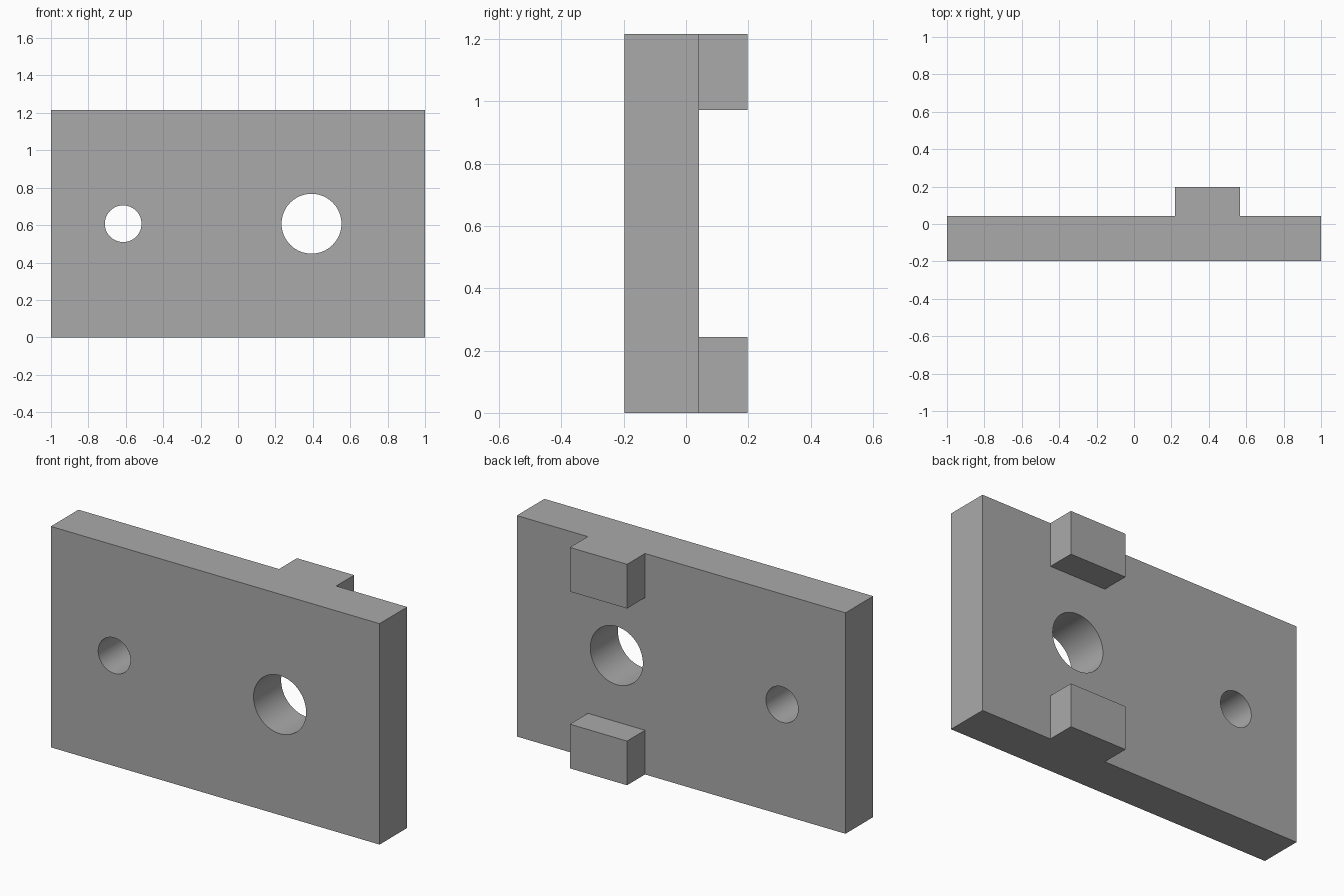
import bpy
from math import radians

if "Cube" in bpy.data.objects:
    bpy.data.objects.remove(bpy.data.objects["Cube"], do_unlink=True)

HEIGHT = 1.215
FRONT, STEP, BACK = -0.198, 0.042, 0.198
TAB_X = (0.22, 0.568)
TAB_H = 0.243

grey = bpy.data.materials.new("plain grey")
grey.use_nodes = True
colour = (0.4, 0.4, 0.4, 1)
grey.diffuse_color = colour
grey.node_tree.nodes["Principled BSDF"].inputs["Base Color"].default_value = colour


def box(name, x, y, z):
    """Box spanning the given (low, high) ranges."""
    spans = (x, y, z)
    bpy.ops.mesh.primitive_cube_add(size=1, location=[(a + b) / 2 for a, b in spans])
    ob = bpy.context.object
    ob.name = name
    ob.scale = [b - a for a, b in spans]
    bpy.ops.object.transform_apply(location=True, rotation=True, scale=True)
    ob.data.materials.append(grey)
    return ob


def hole_cutter(name, x, radius):
    """Cylinder lying along y at mid height."""
    bpy.ops.mesh.primitive_cylinder_add(vertices=64, radius=radius, depth=1,
                                        location=(x, 0, HEIGHT / 2),
                                        rotation=(radians(90), 0, 0))
    ob = bpy.context.object
    ob.name = name
    ob.data.materials.append(grey)
    return ob


def combine(target, other, operation):
    """Apply a boolean and discard the helper."""
    bpy.context.view_layer.objects.active = target
    mod = target.modifiers.new(other.name, "BOOLEAN")
    mod.object, mod.operation, mod.solver = other, operation, "EXACT"
    bpy.ops.object.modifier_apply(modifier=mod.name)
    bpy.data.objects.remove(other, do_unlink=True)


# Main plate
plate = box("mounting_plate", (-1, 1), (FRONT, STEP), (0, HEIGHT))

# Two rear tabs, flush with the top and bottom edges
for name, z in (("lower_tab", (0, TAB_H)), ("upper_tab", (HEIGHT - TAB_H, HEIGHT))):
    combine(plate, box(name, TAB_X, (STEP - 0.1, BACK), z), "UNION")

# Through holes
for name, x, radius in (("small_hole", -0.614, 0.098), ("large_hole", 0.393, 0.16)):
    combine(plate, hole_cutter(name, x, radius), "DIFFERENCE")

# Smooth bores, crisp edges
bpy.ops.object.select_all(action="DESELECT")
plate.select_set(True)
bpy.context.view_layer.objects.active = plate
bpy.ops.object.shade_smooth_by_angle(angle=radians(30))
